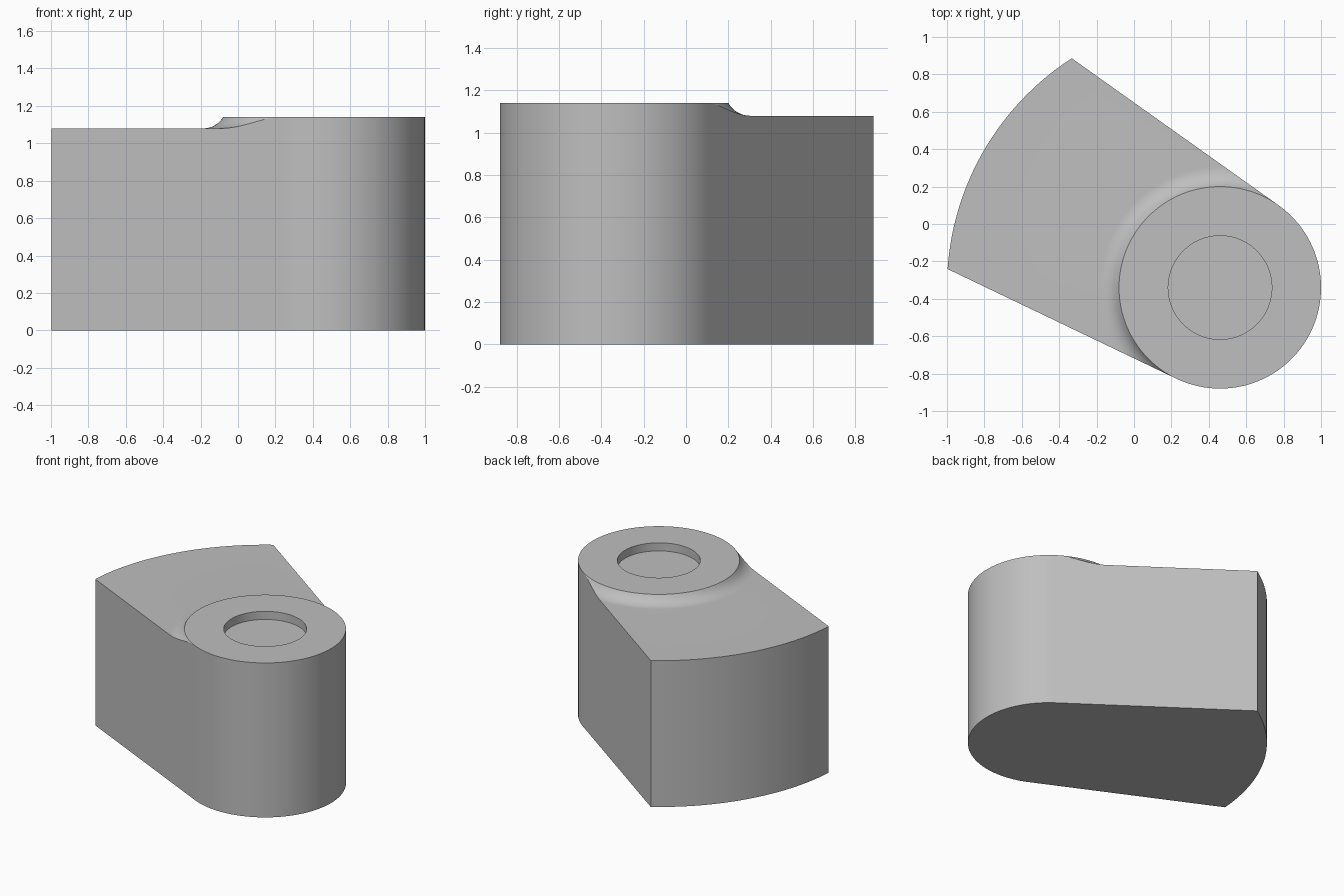
import bpy, bmesh
from math import cos, sin, acos, radians, sqrt, pi

cube = bpy.data.objects.get("Cube")
if cube:
    bpy.data.objects.remove(cube, do_unlink=True)

# Main dimensions
CX, CY = 0.46, -0.34               # hub axis
HUB_R, HOLE_R, ARM_R = 0.54, 0.277, 1.46
ARM_TOP, HUB_TOP = 1.08, 1.14
FILLET = 0.12
FILLET_END = HUB_R + sqrt(FILLET**2 - (FILLET - HUB_TOP + ARM_TOP)**2)
SIDE_A, SIDE_B = radians(54.6), radians(244.4)   # directions of the two flat sides
CORNER = acos(HUB_R / ARM_R)


def outline(a):
    """Distance from the hub axis to the outer wall in direction a."""
    if a <= SIDE_A or a >= SIDE_B:
        return HUB_R
    off = min(a - SIDE_A, SIDE_B - a)
    return HUB_R / cos(off) if off < CORNER else ARM_R


def top_height(r):
    """Height of the top surface: hub, concave fillet, then arm."""
    if r <= HUB_R + 1e-6:
        return HUB_TOP
    if r >= FILLET_END:
        return ARM_TOP
    return ARM_TOP + FILLET - sqrt(FILLET**2 - (FILLET_END - r)**2)


# Directions, with exact stops at the tangents and corners
stops = [(SIDE_A, 60), (SIDE_A + CORNER, 40), (SIDE_B - CORNER, 60),
         (SIDE_B, 80), (SIDE_A + 2 * pi, 0)]
angles = []
for (a, n), (b, _) in zip(stops, stops[1:]):
    angles += [a + (b - a) * i / n for i in range(n)]

STEPS = 10
radii = [HUB_R + (FILLET_END - HUB_R) * i / STEPS for i in range(STEPS + 1)]

# Body: sections around the hub axis, joined side by side
bm = bmesh.new()
columns = []
for a in angles:
    edge = outline(a)
    section = [(HOLE_R, ARM_TOP), (HOLE_R, HUB_TOP)]
    section += [(min(r, edge), top_height(min(r, edge))) for r in radii]
    section += [(edge, top_height(edge)), (edge, 0)]
    columns.append([bm.verts.new((CX + r * cos(a), CY + r * sin(a), z))
                    for r, z in section])
for c, d in zip(columns, columns[1:] + columns[:1]):
    for k in range(len(c) - 1):
        bm.faces.new((c[k], c[k + 1], d[k + 1], d[k]))

# Recess floor and underside
bm.faces.new([c[0] for c in columns])
bm.faces.new([c[-1] for c in reversed(columns)])
bmesh.ops.remove_doubles(bm, verts=bm.verts, dist=1e-5)
bmesh.ops.recalc_face_normals(bm, faces=bm.faces)

mesh = bpy.data.meshes.new("sector_arm_with_hub")
bm.to_mesh(mesh)
bm.free()
body = bpy.data.objects.new("sector_arm_with_hub", mesh)
bpy.context.collection.objects.link(body)

# Plain grey material
grey = bpy.data.materials.new("plain_grey")
grey.use_nodes = True
colour = (0.52, 0.52, 0.52, 1)
grey.diffuse_color = colour
grey.node_tree.nodes["Principled BSDF"].inputs["Base Color"].default_value = colour
mesh.materials.append(grey)

bpy.ops.object.select_all(action='DESELECT')
body.select_set(True)
bpy.context.view_layer.objects.active = body
bpy.ops.object.shade_smooth_by_angle(angle=radians(30))
